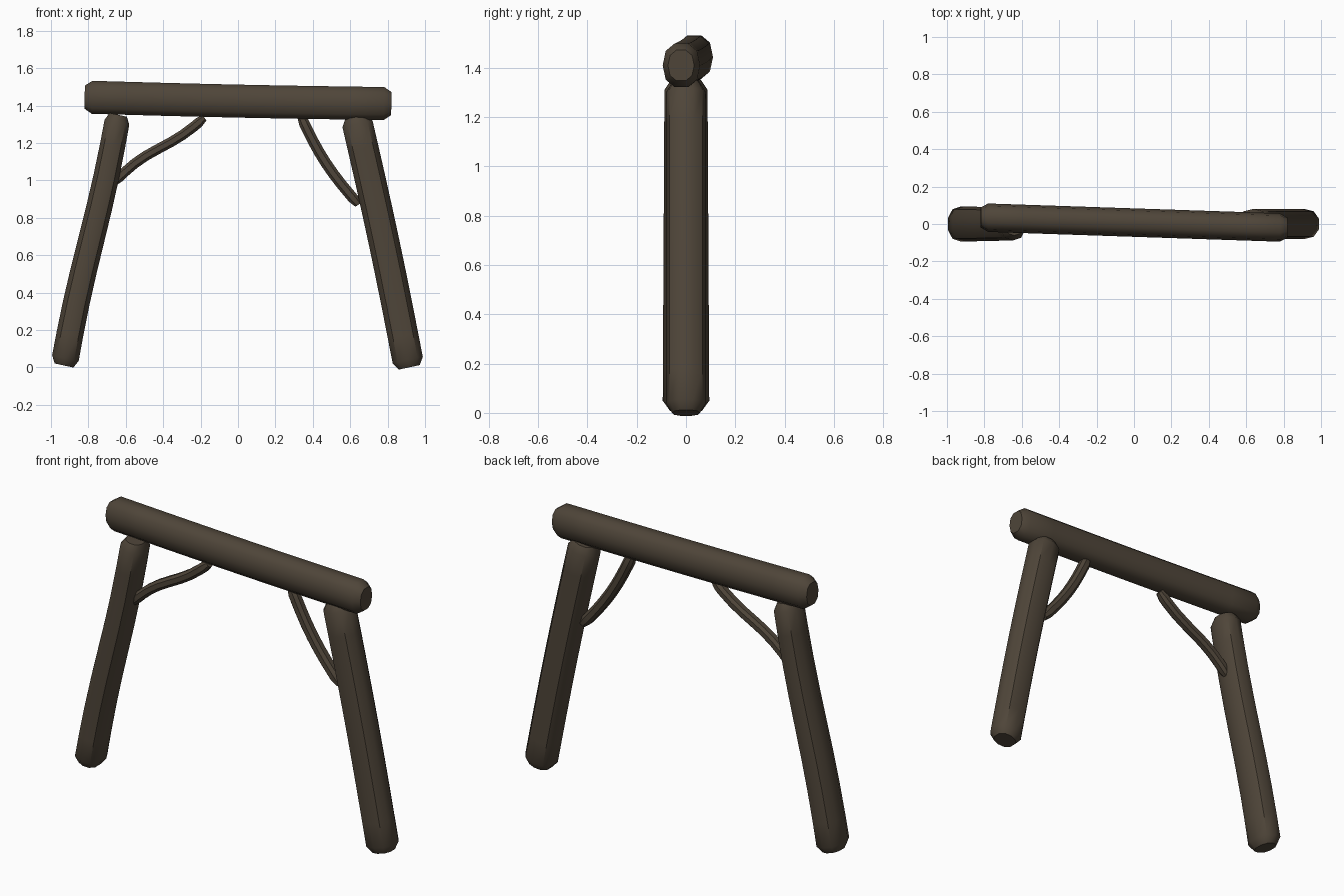
import bpy, bmesh
from math import sin, cos, pi, tau, radians, copysign
from mathutils import Vector

if "Cube" in bpy.data.objects:
    bpy.data.objects.remove(bpy.data.objects["Cube"])

wood = bpy.data.materials.new("dark_brown_wood")
wood.use_nodes = True
colour = (0.078, 0.06, 0.041, 1)
wood.diffuse_color = colour
wood.node_tree.nodes["Principled BSDF"].inputs["Base Color"].default_value = colour

DEPTH = Vector((0, 1, 0))


def squared(value):
    """Flatten a circle coordinate a little towards a rounded square."""
    return copysign(abs(value) ** 0.85, value)


def log(name, start, end, width, depth, taper=0, arc=0, wave=0, chamfer=0.04, sides=10):
    """Rough log from start to end; arc bends it once and wave bends it in an S."""
    start, end = Vector(start), Vector(end)
    along = end - start
    across = DEPTH.cross(along).normalized()
    cut = chamfer / along.length
    middle = [i / 8 for i in range(1, 8)]
    positions = [0, cut] + middle + [1 - cut, 1]

    bm = bmesh.new()
    rings = []
    for t in positions:
        bend = arc * sin(pi * t) + wave * sin(tau * t)
        centre = start + along * t + across * bend
        scale = 0.7 if t in (0, 1) else 1
        scale *= 1 + taper * (t - 0.5)
        ring = []
        for k in range(sides):
            angle = tau * (k + 0.5) / sides
            side = across * squared(cos(angle)) * width
            front = DEPTH * squared(sin(angle)) * depth
            ring.append(bm.verts.new(centre + (side + front) * scale))
        rings.append(ring)

    # Skin between the rings, then the cut ends
    for low, high in zip(rings, rings[1:]):
        for k in range(sides):
            n = (k + 1) % sides
            bm.faces.new((low[k], low[n], high[n], high[k]))
    bm.faces.new(rings[0])
    bm.faces.new(rings[-1])
    bmesh.ops.recalc_face_normals(bm, faces=bm.faces)

    mesh = bpy.data.meshes.new(name)
    bm.to_mesh(mesh)
    bm.free()
    mesh.materials.append(wood)
    obj = bpy.data.objects.new(name, mesh)
    bpy.context.collection.objects.link(obj)
    bpy.ops.object.select_all(action='DESELECT')
    obj.select_set(True)
    bpy.context.view_layer.objects.active = obj
    bpy.ops.object.shade_smooth_by_angle(angle=radians(40))


# Top beam, set slightly askew from back to front
log("top_beam", start=(-0.82, 0.035, 1.445), end=(0.82, -0.02, 1.41),
    width=0.092, depth=0.076, arc=0.004)

# Splayed legs
log("right_leg", start=(-0.93, 0, 0.01), end=(-0.64, 0, 1.35),
    width=0.073, depth=0.091, taper=-0.08, wave=-0.007)
log("left_leg", start=(0.915, 0, 0), end=(0.63, 0, 1.34),
    width=0.086, depth=0.081, arc=0.008)

# Slim bent braces
log("right_brace", start=(-0.66, 0, 0.99), end=(-0.18, 0, 1.335),
    width=0.029, depth=0.031, arc=-0.008, wave=-0.013, sides=8)
log("left_brace", start=(0.645, 0, 0.87), end=(0.335, 0, 1.345),
    width=0.031, depth=0.033, arc=-0.025, sides=8)
